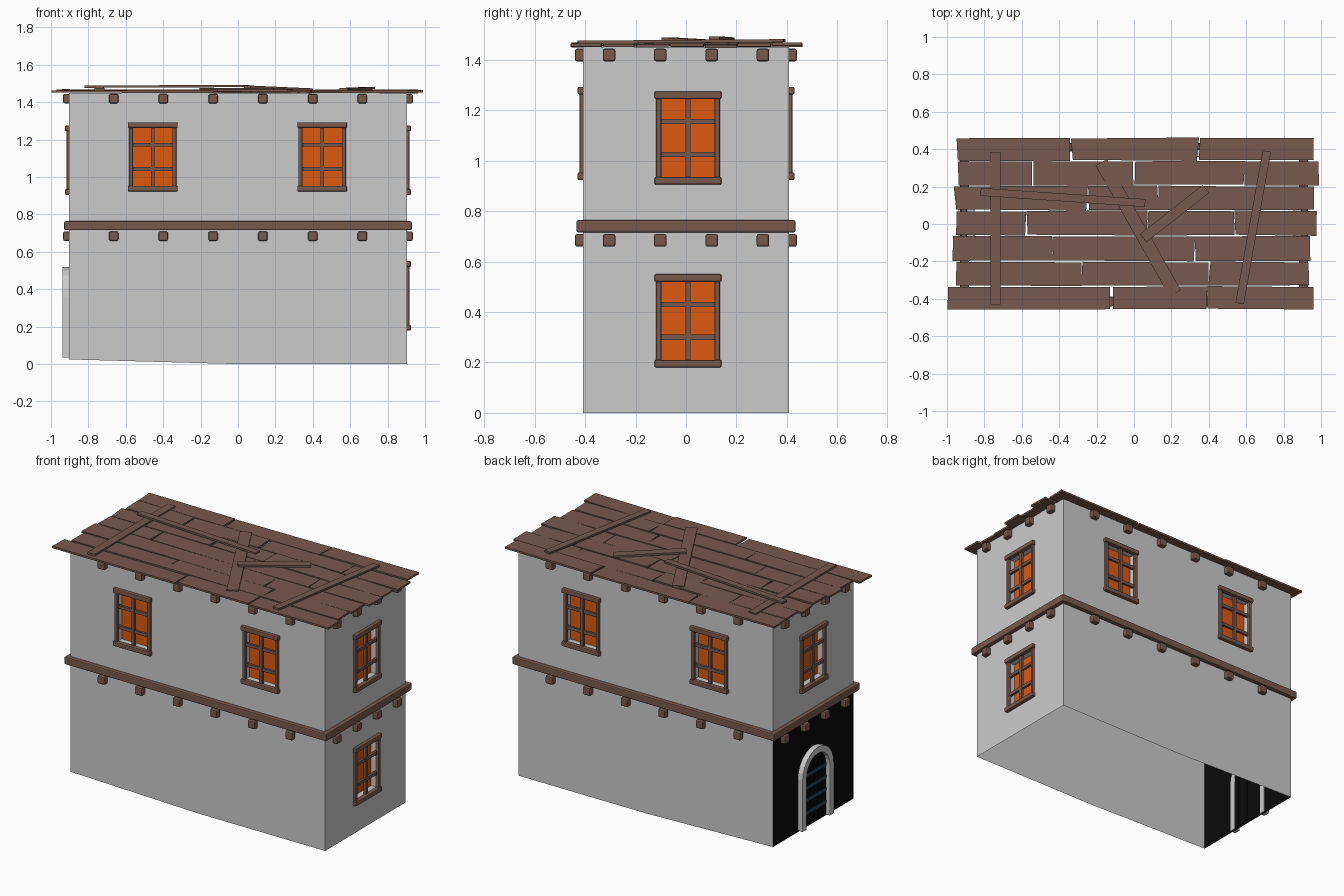
import bpy, bmesh, random
from math import radians, pi, cos, sin, hypot, atan2, sqrt
from mathutils import Matrix, Vector

if "Cube" in bpy.data.objects:
    bpy.data.objects.remove(bpy.data.objects["Cube"])

random.seed(4)


def material(name, color):
    m = bpy.data.materials.new(name)
    m.diffuse_color = (*color, 1)
    m.use_nodes = True
    m.node_tree.nodes["Principled BSDF"].inputs["Base Color"].default_value = m.diffuse_color
    return m


WOOD = material("wood", (0.185, 0.1, 0.077))
GLOW = material("window_glow", (0.72, 0.1, 0.005))
BLACK = material("black", (0.003, 0.003, 0.003))
STEEL = material("dark_steel", (0.03, 0.06, 0.09))

# Local side frame: u along the wall, -y outwards. Turns: front 0, right 1, back 2, left 3
HALF = {0: (0.903, 0.408), 1: (0.408, 0.903), 2: (0.903, 0.408), 3: (0.408, 0.903)}


def turn(side):
    return Matrix.Rotation(radians(90 * side), 4, 'Z')


def finish(name, bm, mat=None, bevel=0):
    me = bpy.data.meshes.new(name)
    bm.to_mesh(me)
    bm.free()
    ob = bpy.data.objects.new(name, me)
    bpy.context.collection.objects.link(ob)
    if mat:
        me.materials.append(mat)
    if bevel:
        b = ob.modifiers.new("bevel", 'BEVEL')
        b.width, b.segments = bevel, 2
    return ob


def box(bm, lo, hi, mtx=Matrix()):
    lo, hi = Vector(lo), Vector(hi)
    s = Matrix.Diagonal((*(hi - lo), 1))
    return bmesh.ops.create_cube(bm, size=1, matrix=mtx @ Matrix.Translation((lo + hi) / 2) @ s)["verts"]


def side_box(bm, side, u0, u1, d0, d1, z0, z1):
    """Box on a wall; d is the distance out from the wall plane."""
    d = HALF[side][1]
    box(bm, (u0, -d - d1, z0), (u1, -d - d0, z1), turn(side))


# Window openings: (side, centre u, centre z)
WINDOWS = [(0, -0.456, 1.108), (0, 0.45, 1.108), (2, -0.45, 1.108), (2, 0.456, 1.108),
           (1, 0.008, 1.09), (1, 0.008, 0.365), (3, -0.008, 1.09)]
WU, WZ, DEEP = 0.113, 0.16, 0.045


def wall(name, side, z0, z1, mat=None):
    """Flat wall with recessed window openings."""
    half, d = HALF[side]
    holes = [(u, z) for s, u, z in WINDOWS if s == side and z0 < z < z1]
    us = sorted({-half, 0, half} | {u + k * WU for u, z in holes for k in (-1, 1)})
    zs = sorted({z0, z1} | {z + k * WZ for u, z in holes for k in (-1, 1)})
    bm = bmesh.new()

    def quad(*pts):
        bm.faces.new([bm.verts.new((u, -d + y, z)) for u, y, z in pts])
    for a, b in zip(us, us[1:]):
        for c, e in zip(zs, zs[1:]):
            m = ((a + b) / 2, (c + e) / 2)
            if not any(abs(m[0] - u) < WU and abs(m[1] - z) < WZ for u, z in holes):
                quad((a, 0, c), (b, 0, c), (b, 0, e), (a, 0, e))
    for u, z in holes:
        ring = [(u - WU, z - WZ), (u - WU, z + WZ), (u + WU, z + WZ), (u + WU, z - WZ)]
        for (a, c), (b, e) in zip(ring, ring[1:] + ring[:1]):
            quad((a, 0, c), (b, 0, e), (b, DEEP, e), (a, DEEP, c))
    bmesh.ops.remove_doubles(bm, verts=bm.verts, dist=1e-5)
    bm.transform(turn(side))
    for v in bm.verts:      # base rises slightly to the left end
        if v.co.z < 0.01:
            v.co.z = 0.025 * max(0, -v.co.x / 0.9)
    finish(name, bm, mat)


wall("front_wall", 0, 0, 1.45)
wall("right_wall", 1, 0, 1.45)
wall("back_wall", 2, 0, 1.45)
wall("left_upper_wall", 3, 0.73, 1.45)
wall("left_lower_wall", 3, 0, 0.73, BLACK)

# Windows: glowing panes, frames and glazing bars
panes, frames, bars = bmesh.new(), bmesh.new(), bmesh.new()
for s, u, z in WINDOWS:
    side_box(panes, s, u - WU, u + WU, -DEEP - 0.004, -DEEP + 0.001, z - WZ, z + WZ)
    for k in (-1, 1):
        side_box(frames, s, u - 0.133, u + 0.133, -0.01, 0.022, z + k * 0.17 - 0.015, z + k * 0.17 + 0.015)
        side_box(frames, s, u + k * 0.116 - 0.011, u + k * 0.116 + 0.011, -0.01, 0.014, z - 0.16, z + 0.16)
        side_box(bars, s, u - WU, u + WU, -0.014, 0.002, z + k * 0.065 - 0.01, z + k * 0.065 + 0.01)
    side_box(bars, s, u - 0.01, u + 0.01, -0.012, 0.006, z - WZ, z + WZ)
finish("window_panes", panes, GLOW)
finish("window_frames", frames, WOOD, 0.006)
finish("window_bars", bars, WOOD)

# Belt beams and the joist ends under belt and roof
belt, joists = bmesh.new(), bmesh.new()
for s in range(4):
    half = HALF[s][0] + 0.026
    side_box(belt, s, -half, half, -0.02, 0.026, 0.716, 0.764)
    spots = [-0.665, -0.4, -0.133, 0.133, 0.4, 0.665] if s % 2 == 0 else [-0.305, -0.102, 0.102, 0.305]
    for u in spots:
        for z in (0.684, 1.419):
            side_box(joists, s, u - 0.025, u + 0.025, -0.02, 0.032, z - 0.025, z + 0.025)
finish("belt_beams", belt, WOOD, 0.007)
finish("joist_ends", joists, WOOD, 0.008)

# Roof boards: row edges in y, joints along x
ROWS = [(-0.455, -0.335, (-0.995, -0.12, 0.395, 0.957)),
        (-0.33, -0.203, (-0.95, -0.28, 0.4, 0.935)),
        (-0.197, -0.066, (-0.975, -0.435, 0.325, 0.945)),
        (-0.06, 0.07, (-0.95, -0.575, 0.07, 0.54, 0.975)),
        (0.075, 0.202, (-0.96, -0.25, 0.13, 0.66, 0.967)),
        (0.208, 0.336, (-0.94, -0.535, 0.0, 0.59, 0.993)),
        (0.34, 0.46, (-0.945, -0.335, 0.345, 0.96))]
roof = bmesh.new()
for y0, y1, xs in ROWS:
    for x0, x1 in zip(xs, xs[1:]):
        z = 1.449 + random.uniform(0, 0.007)
        vs = box(roof, (x0 + 0.003, y0, z), (x1 - 0.003, y1, z + 0.012))
        skew = [random.uniform(-0.007, 0.007) for _ in range(4)]
        tilt = random.uniform(-0.003, 0.003)
        for v in vs:
            right, far = v.co.x > (x0 + x1) / 2, v.co.y > (y0 + y1) / 2
            v.co.x += skew[right * 2 + far]
            v.co.y += skew[3 - right * 2 - far] * 0.5
            v.co.z += tilt if right else -tilt
finish("roof_boards", roof, WOOD)

# Loose boards nailed across the roof: start, end (x, y, z), width
LOOSE = [((-0.74, -0.43, 1.47), (-0.74, 0.385, 1.47), 0.052),
         ((-0.82, 0.172, 1.483), (0.06, 0.112, 1.487), 0.042),
         ((-0.175, 0.33, 1.469), (0.22, -0.37, 1.469), 0.07),
         ((0.05, -0.075, 1.483), (0.385, 0.188, 1.468), 0.055),
         ((0.565, -0.425, 1.47), (0.71, 0.39, 1.476), 0.045)]
loose = bmesh.new()
for a, b, w in LOOSE:
    a, b = Vector(a), Vector(b)
    d = b - a
    m = (Matrix.Translation((a + b) / 2) @ Matrix.Rotation(atan2(d.y, d.x), 4, 'Z')
         @ Matrix.Rotation(-atan2(d.z, hypot(d.x, d.y)), 4, 'Y'))
    box(loose, (-d.length / 2, -w / 2, -0.006), (d.length / 2, w / 2, 0.006), m)
finish("loose_roof_boards", loose, WOOD)

# Stone door arch on the left end
SPRING, OUT, INN = 0.362, 0.158, 0.118
arch = bmesh.new()


def outline(r):
    arc = [(r * cos(pi * i / 12), SPRING + r * sin(pi * i / 12)) for i in range(13)]
    return [(r, 0.035)] + arc + [(-r, 0.035)]


rings = []
for (a, b), (c, e) in zip(outline(OUT), outline(INN)):
    d = HALF[3][1]
    rings.append([arch.verts.new(p) for p in
                  ((a, -d + 0.005, b), (a, -d - 0.034, b), (c, -d - 0.034, e), (c, -d + 0.005, e))])
for p, q in zip(rings, rings[1:]):
    for i in range(4):
        arch.faces.new((p[i], p[(i + 1) % 4], q[(i + 1) % 4], q[i]))
arch.faces.new(rings[0])
arch.faces.new(rings[-1])
bmesh.ops.recalc_face_normals(arch, faces=arch.faces)
arch.transform(turn(3))
finish("door_arch", arch)

# Door planks following the arch, with steel bands
door, bands = bmesh.new(), bmesh.new()
for i in range(6):
    u = -0.1 + i * 0.04
    top = SPRING + sqrt(0.125 ** 2 - u ** 2)
    side_box(door, 3, u - 0.019, u + 0.019, -0.005, 0.006, 0.035, top)
for z in (0.12, 0.2, 0.28, 0.36):
    side_box(bands, 3, -0.116, 0.116, 0, 0.01, z - 0.01, z + 0.01)
finish("door_planks", door, BLACK)
finish("door_bands", bands, STEEL)
